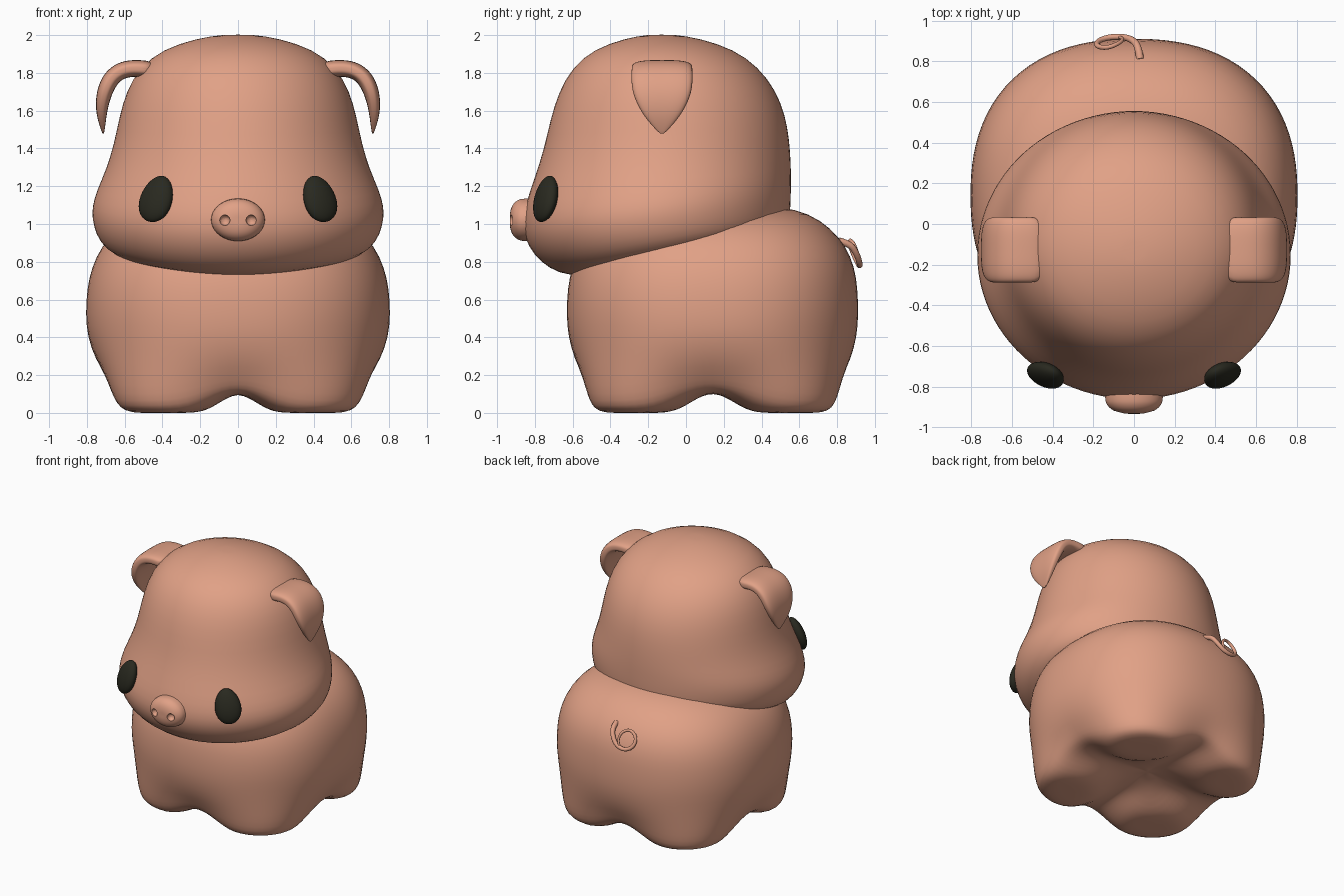
import bpy, bmesh
from math import sin, cos, pi, radians, hypot
from mathutils import Vector

cube = bpy.data.objects.get("Cube")
if cube:
    bpy.data.objects.remove(cube, do_unlink=True)


def material(name, rgb):
    m = bpy.data.materials.new(name)
    m.use_nodes = True
    m.diffuse_color = (*rgb, 1)
    m.node_tree.nodes["Principled BSDF"].inputs["Base Color"].default_value = (*rgb, 1)
    return m


SKIN = material("warm pink", (0.75, 0.355, 0.238))
DARK = material("olive black", (0.022, 0.022, 0.014))


def smooth(ob):
    bpy.ops.object.select_all(action='DESELECT')
    ob.select_set(True)
    bpy.context.view_layer.objects.active = ob
    bpy.ops.object.shade_smooth_by_angle(angle=radians(45))


def oval(a, b, n=2.0, count=48):
    """Superellipse outline; n=2 is an ellipse, larger n is squarer."""
    pts = []
    for i in range(count):
        t = 2 * pi * i / count
        c, s = cos(t), sin(t)
        k = (abs(c) ** n + abs(s) ** n) ** (-1 / n)
        pts.append((a * c * k, b * s * k, t))
    return pts


def loft(name, rings, mat, levels=2):
    """Skin a stack of equal point rings, closing both ends with a fan."""
    bm = bmesh.new()
    loops = [[bm.verts.new(p) for p in ring] for ring in rings]
    n = len(loops[0])
    for lo, hi in zip(loops, loops[1:]):
        for i in range(n):
            j = (i + 1) % n
            bm.faces.new((lo[i], lo[j], hi[j], hi[i]))
    for loop in (loops[0], loops[-1]):
        mid = bm.verts.new(sum((v.co for v in loop), Vector()) / n)
        for i in range(n):
            bm.faces.new((loop[i], loop[(i + 1) % n], mid))
    bmesh.ops.recalc_face_normals(bm, faces=bm.faces)
    me = bpy.data.meshes.new(name)
    bm.to_mesh(me)
    bm.free()
    me.materials.append(mat)
    ob = bpy.data.objects.new(name, me)
    bpy.context.collection.objects.link(ob)
    mod = ob.modifiers.new("Subdivision", 'SUBSURF')
    mod.levels = mod.render_levels = levels
    smooth(ob)
    return ob


def step(lo, hi, v):
    t = min(max((v - lo) / (hi - lo), 0), 1)
    return t * t * (3 - 2 * t)


# Body: squarish loft whose underside rises between four stubby feet
MID_Y = 0.14


def underside(x, y):
    d = hypot(abs(x) - 0.41, abs(y - MID_Y) - 0.43)
    return 0.1 * step(0.2, 0.42, d) + 0.03 * step(0.38, 0.6, d)


def body_ring(rx, front, back, z, scale=1.0):
    low = max(0, 1 - z / 0.32)
    ring = []
    for x, y, t in oval(rx, (back - front) / 2, 2.35 + 1.2 * low):
        pinch = scale * (1 - 0.04 * low * cos(2 * t) ** 2)
        x, y = x * pinch, y * pinch + (front + back) / 2
        ring.append((x, y, z + underside(x, y) * low))
    return ring


FOOT = (0.60, -0.465, 0.755, 0.0)
BODY = [
    (0.658, -0.515, 0.80, 0.018), (0.688, -0.54, 0.825, 0.06),
    (0.718, -0.562, 0.845, 0.14), (0.76, -0.595, 0.877, 0.26),
    (0.797, -0.624, 0.905, 0.40), (0.808, -0.634, 0.914, 0.52),
    (0.80, -0.628, 0.909, 0.66), (0.775, -0.605, 0.893, 0.77),
    (0.725, -0.56, 0.85, 0.88), (0.635, -0.48, 0.765, 0.98),
    (0.49, -0.30, 0.655, 1.055), (0.25, 0.0, 0.50, 1.095),
]
rings = [body_ring(*FOOT, scale=s) for s in (0.1, 0.25, 0.4, 0.55, 0.7, 0.85, 1.0)]
loft("body", rings + [body_ring(*r) for r in BODY], SKIN, 1)

# Head: each ring is front y, front z, back y, back z, half width
HEAD = [
    (-0.40, 0.725, 0.40, 0.93, 0.40), (-0.62, 0.722, 0.53, 0.98, 0.64),
    (-0.725, 0.763, 0.548, 1.02, 0.715), (-0.808, 0.835, 0.553, 1.07, 0.755),
    (-0.856, 0.925, 0.556, 1.13, 0.774), (-0.868, 1.01, 0.557, 1.18, 0.773),
    (-0.85, 1.11, 0.558, 1.24, 0.75), (-0.80, 1.25, 0.556, 1.33, 0.698),
    (-0.752, 1.4, 0.548, 1.45, 0.657), (-0.72, 1.55, 0.526, 1.58, 0.63),
    (-0.675, 1.7, 0.475, 1.71, 0.592), (-0.602, 1.83, 0.385, 1.83, 0.52),
    (-0.49, 1.925, 0.255, 1.925, 0.4), (-0.32, 1.984, 0.07, 1.984, 0.215),
    (-0.20, 2.002, -0.06, 2.002, 0.08),
]
rings = []
for yf, zf, yb, zb, rx in HEAD:
    rings.append([(x, (yf + yb) / 2 + u * (yb - yf) / 2, (zf + zb) / 2 + u * (zb - zf) / 2)
                  for x, u, t in oval(rx, 1)])
loft("head", rings, SKIN, 1)

# Ears: flat strip folding over and down to a point (x, z, half width, half thickness)
EAR = [
    (0.45, 1.815, 0.162, 0.045), (0.53, 1.826, 0.16, 0.045), (0.61, 1.82, 0.16, 0.046),
    (0.672, 1.777, 0.163, 0.046), (0.708, 1.70, 0.158, 0.042), (0.722, 1.62, 0.125, 0.033),
    (0.721, 1.55, 0.08, 0.022), (0.713, 1.478, 0.012, 0.005),
]
for side, label in ((1, "left"), (-1, "right")):
    rings = []
    for i, (x, z, w, h) in enumerate(EAR):
        a, b = EAR[max(i - 1, 0)], EAR[min(i + 1, len(EAR) - 1)]
        along = Vector((b[0] - a[0], 0, b[1] - a[1])).normalized()
        out = Vector((-along.z, 0, along.x))
        ring = []
        for u, v, t in oval(w, h, 3.5, 24):
            p = Vector((x, -0.127 + u, z)) + out * v
            ring.append((p.x * side, p.y, p.z))
        rings.append(ring)
    loft(label + "_ear", rings, SKIN)

# Eyes: egg shapes, wider at the bottom, lying against the face
for side, label in ((1, "left"), (-1, "right")):
    bpy.ops.mesh.primitive_uv_sphere_add(segments=32, ring_count=20)
    eye = bpy.context.object
    eye.name = label + "_eye"
    for v in eye.data.vertices:
        taper = 1 - 0.12 * v.co.z
        v.co = (v.co.x * 0.093 * taper, v.co.y * 0.05, v.co.z * 0.128)
    eye.location = (0.432 * side, -0.742, 1.133)
    eye.rotation_euler = (radians(-17), radians(-10 * side), radians(30 * side))
    eye.data.materials.append(DARK)
    smooth(eye)

# Snout: rounded oval button with two scooped nostrils
SNOUT = [(1, -0.77), (1, -0.86), (0.95, -0.885), (0.82, -0.908), (0.6, -0.925), (0.3, -0.933)]
rings = [[(x, y, 1.022 + z) for x, z, t in oval(0.144 * s, 0.114 * s, 2, 32)] for s, y in SNOUT]
snout = loft("snout", rings, SKIN)
for side in (1, -1):
    bpy.ops.mesh.primitive_uv_sphere_add(segments=24, ring_count=16, radius=0.028,
                                         location=(0.07 * side, -0.925, 1.02))
    cutter = bpy.context.object
    cutter.name = "nostril_cutter"
    cutter.hide_render = True
    cutter.data.materials.append(SKIN)
    mod = snout.modifiers.new("Nostril", 'BOOLEAN')
    mod.operation, mod.solver, mod.object = 'DIFFERENCE', 'EXACT', cutter
bpy.context.view_layer.objects.active = snout
for mod in list(snout.modifiers):
    bpy.ops.object.modifier_apply(modifier=mod.name)
for ob in [o for o in bpy.data.objects if o.name.startswith("nostril_cutter")]:
    bpy.data.objects.remove(ob, do_unlink=True)
smooth(snout)

# Tail: thin curled tube
TAIL = [
    (0.03, 0.81, 0.91), (0.022, 0.87, 0.895), (-0.005, 0.905, 0.84), (-0.05, 0.92, 0.79),
    (-0.12, 0.92, 0.775), (-0.18, 0.9, 0.81), (-0.185, 0.872, 0.875),
    (-0.13, 0.865, 0.92), (-0.07, 0.89, 0.895), (-0.05, 0.912, 0.83), (-0.07, 0.918, 0.80),
]
curve = bpy.data.curves.new("tail", 'CURVE')
curve.dimensions = '3D'
curve.bevel_depth = 0.019
curve.bevel_resolution = 4
curve.use_fill_caps = True
spline = curve.splines.new('NURBS')
spline.points.add(len(TAIL) - 1)
spline.use_endpoint_u = True
spline.order_u = 3
spline.resolution_u = 8
for i, (point, co) in enumerate(zip(spline.points, TAIL)):
    point.co = (*co, 1)
    point.radius = 1 - 0.06 * i
curve.materials.append(SKIN)
tail = bpy.data.objects.new("tail", curve)
bpy.context.collection.objects.link(tail)
